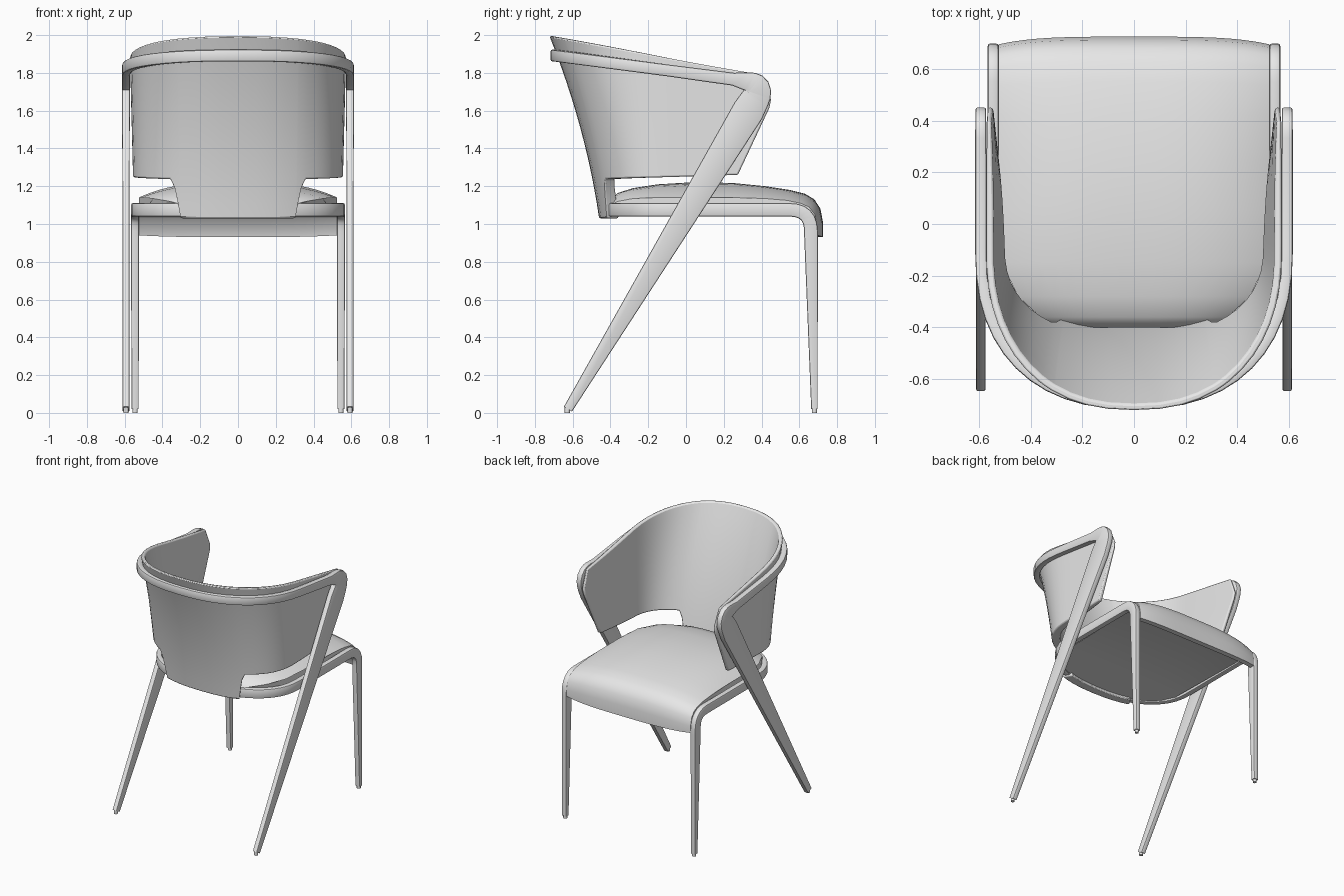
import bpy
import bmesh
import math
from mathutils import Vector

default_cube = bpy.data.objects.get("Cube")
if default_cube:
    bpy.data.objects.remove(default_cube, do_unlink=True)

# Single plain finish
grey = bpy.data.materials.new("light_grey")
grey.use_nodes = True
grey.diffuse_color = (0.8, 0.8, 0.8, 1)
grey.node_tree.nodes["Principled BSDF"].inputs["Base Color"].default_value = (0.8, 0.8, 0.8, 1)


def finish(name, bm, angle=40):
    """Turn a bmesh into a named, shaded object."""
    bmesh.ops.remove_doubles(bm, verts=bm.verts, dist=0.0005)
    bmesh.ops.recalc_face_normals(bm, faces=bm.faces)
    mesh = bpy.data.meshes.new(name)
    bm.to_mesh(mesh)
    bm.free()
    mesh.materials.append(grey)
    obj = bpy.data.objects.new(name, mesh)
    bpy.context.collection.objects.link(obj)
    bpy.ops.object.select_all(action='DESELECT')
    obj.select_set(True)
    bpy.context.view_layer.objects.active = obj
    bpy.ops.object.shade_smooth_by_angle(angle=math.radians(angle))
    return obj


def loft(bm, rings, closed_rings=True):
    """Join consecutive vertex rows with quads."""
    for a, b in zip(rings, rings[1:]):
        n = len(a)
        for i in range(n if closed_rings else n - 1):
            j = (i + 1) % n
            bm.faces.new((a[i], a[j], b[j], b[i]))


def u_arc(angle, half_width, y_start, y_back):
    """Plan point on the rounded back: angle 0 is the side, 90 degrees the rear."""
    c, s = max(math.cos(angle), 0), max(math.sin(angle), 0)
    return half_width * c ** 0.85, y_start + (y_back - y_start) * s ** 0.85


def fillet(points, index, size, steps=6):
    """Round one corner; points carry x, y, z, half width and half height."""
    p = points[index]
    ends = []
    for q in (points[index - 1], points[index + 1]):
        gap = (q - p).length
        ends.append(p.lerp(q, min(size / gap, 0.9)))
    arc = []
    for k in range(steps + 1):
        t = k / steps
        arc.append(ends[0] * (1 - t) ** 2 + p * 2 * t * (1 - t) + ends[1] * t ** 2)
    return points[:index] + arc + points[index + 1:]


def bent_frame(name, half):
    """Sweep a soft rectangular section along a path mirrored across x."""
    mirrored = [Vector((-p[0], *p[1:])) for p in reversed(half)]
    path = half + mirrored[1:]
    bm = bmesh.new()
    rings = []
    side = Vector((1, 0, 0))
    for i, p in enumerate(path):
        before, after = path[max(i - 1, 0)], path[min(i + 1, len(path) - 1)]
        tangent = Vector((after - before)[:3]).normalized()
        flat = tangent.cross(Vector((0, 0, 1)))
        if flat.length > 0.001:
            flat.normalize()
            side = flat if flat.dot(side) >= 0 else -flat
        up = side.cross(tangent).normalized()
        w, h = p[3], p[4]
        r = 0.4 * min(w, h)
        outline = []
        for sx, sy in ((1, 1), (-1, 1), (-1, -1), (1, -1)):
            corner = [(w, h - r), (w - r * 0.3, h - r * 0.3), (w - r, h)]
            if sx * sy < 0:
                corner.reverse()
            outline += [(sx * a, sy * b) for a, b in corner]
        centre = Vector(p[:3])
        rings.append([bm.verts.new(centre + side * a + up * b) for a, b in outline])
    loft(bm, rings)
    bm.faces.new(rings[0])
    bm.faces.new(rings[-1])
    return finish(name, bm)


def quarter(half_width, y_start, y_back, height, w, h, steps=12):
    """Half of the curved rear run, ending on the centre line."""
    pts = []
    for k in range(steps + 1):
        x, y = u_arc(math.pi / 2 * k / steps, half_width, y_start, y_back)
        pts.append(Vector((0 if k == steps else x, y, height(y), w, h)))
    return pts


# Rear legs running up into the arm and top rail
arm_x = 0.593
rail_z = lambda y: 1.8 - 0.133 * y
leg = [Vector((arm_x, -0.625, 0.02, 0.018, 0.025)),
       Vector((arm_x, 0.33, 1.6, 0.02, 0.085)),
       Vector((arm_x, 0.41, 1.74, 0.021, 0.068)),
       Vector((arm_x, 0.25, rail_z(0.25), 0.022, 0.034))]
leg = fillet(leg, 2, 0.09)
bent_frame("rear_legs_and_top_rail",
           leg + quarter(arm_x, -0.1, -0.695, rail_z, 0.022, 0.031))

# Front legs bending into the seat rail
seat_x = 0.545
front = [Vector((seat_x, 0.68, 0.02, 0.019, 0.017)),
         Vector((seat_x, 0.662, 0.93, 0.021, 0.036)),
         Vector((seat_x, 0.66, 1.075, 0.021, 0.036)),
         Vector((seat_x, 0.45, 1.075, 0.021, 0.035))]
front = fillet(front, 2, 0.11)
bent_frame("front_legs_and_seat_rail",
           front + quarter(seat_x, -0.05, -0.43, lambda y: 1.075, 0.021, 0.035))

# Foot glides
for label, x, y in (("rear", arm_x, -0.628), ("front", seat_x, 0.68)):
    for hand, sign in (("left", 1), ("right", -1)):
        bm = bmesh.new()
        bmesh.ops.create_cone(bm, cap_ends=True, segments=12, radius1=0.014,
                              radius2=0.014, depth=0.03)
        bmesh.ops.translate(bm, verts=bm.verts, vec=(sign * x, y, 0.015))
        finish(f"{label}_{hand}_glide", bm)


# Wrapped backrest shell
def shell_point(t, z, inner):
    f = (z - 1.03) / 0.97
    thick = (0.07 - 0.045 * f) * (1 - 0.5 * abs(t) ** 4) if inner else 0
    half_width = 0.55 + 0.025 * f - thick
    y_back = -0.46 - 0.14 * f - 0.125 * f * f + thick
    y_front = min(0.27 + 0.47 * (z - 1.25), 0.45) - 0.4 * max(0, z - 1.66)
    side = 1 if t >= 0 else -1
    if abs(t) > 0.6:
        x, y = half_width, -0.1 + (y_front + 0.1) * (abs(t) - 0.6) / 0.4
    else:
        x, y = u_arc(math.pi / 2 * (1 - abs(t) / 0.6), half_width, -0.1, y_back)
    return Vector((side * x, y, z))


def shell_bottom(t):
    k = min(max((abs(t) - 0.2) / 0.045, 0), 1)
    return 1.03 + 0.2 * math.sin(k * math.pi / 2) + 0.03 * abs(t) * k


half_t = [0.05, 0.1, 0.15, 0.2, 0.205, 0.213, 0.225, 0.245]
half_t += [0.245 + 0.755 * k / 16 for k in range(1, 17)]
columns = [-t for t in reversed(half_t)] + [0] + half_t
rows = 12
bm = bmesh.new()
rings = []
for t in columns:
    top = 1.86 - 0.196 * shell_point(t, 1.9, False).y
    low = shell_bottom(t)
    heights = [low + (top - low) * k / rows for k in range(rows + 1)]
    ring = [shell_point(t, z, False) for z in heights]
    ring += [shell_point(t, z, True) for z in reversed(heights)]
    rings.append([bm.verts.new(p) for p in ring])
loft(bm, rings)
for ring in (rings[0], rings[-1]):
    for k in range(rows):
        bm.faces.new((ring[k], ring[k + 1], ring[-2 - k], ring[-1 - k]))
shell = finish("backrest_shell", bm)
soft = shell.modifiers.new("soft_rim", 'BEVEL')
soft.width = 0.008
soft.segments = 2
soft.limit_method = 'ANGLE'
soft.angle_limit = math.radians(50)


# Seat cushion with a front edge that rolls down: y, crown height, edge height
profile = [(-0.4, 1.05, 1.05), (-0.4, 1.13, 1.1), (-0.36, 1.165, 1.12),
           (-0.28, 1.19, 1.135), (-0.15, 1.21, 1.14), (0.05, 1.222, 1.14),
           (0.25, 1.217, 1.14), (0.42, 1.2, 1.135), (0.55, 1.18, 1.125),
           (0.63, 1.16, 1.11), (0.68, 1.13, 1.09), (0.712, 1.08, 1.05),
           (0.725, 1.01, 0.99), (0.725, 0.93, 0.94), (0.685, 0.93, 0.94),
           (0.66, 1.03, 1.03), (0.62, 1.05, 1.05), (-0.15, 1.05, 1.05),
           (-0.28, 1.05, 1.05), (-0.36, 1.05, 1.05)]


def seat_half_width(y):
    return 0.525 * (1 - (max(-y, 0) / 0.44) ** 2.5) ** 0.4


bm = bmesh.new()
rings = []
count = 20
for i in range(count + 1):
    s = math.sin((i / count - 0.5) * math.pi)
    ring = []
    for y, crown, edge in profile:
        z = edge + (crown - edge) * (1 - abs(s) ** 3)
        pull = 0.03 * s ** 4 * max(0, min(1, (y - 0.4) / 0.3))
        ring.append(bm.verts.new((s * seat_half_width(y), y - pull, z)))
    rings.append(ring)
loft(bm, rings)
bm.faces.new(rings[0])
bm.faces.new(rings[-1])
finish("seat_cushion", bm, 50)
